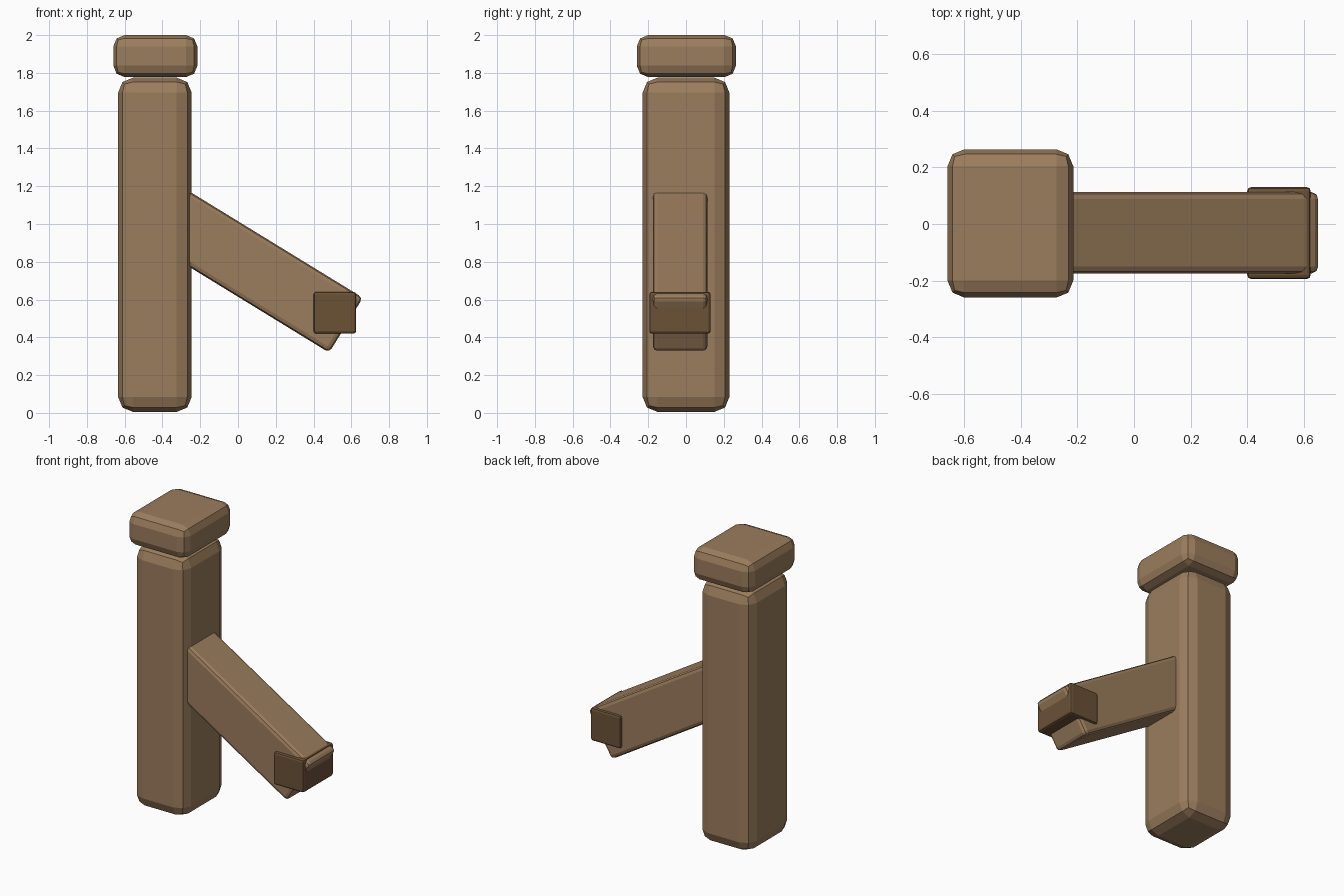
import bpy
import math

if "Cube" in bpy.data.objects:
    bpy.data.objects.remove(bpy.data.objects["Cube"])


def material(name, rgb):
    m = bpy.data.materials.new(name)
    m.diffuse_color = (*rgb, 1.0)
    m.use_nodes = True
    m.node_tree.nodes["Principled BSDF"].inputs["Base Color"].default_value = m.diffuse_color
    return m


wood = material("brown wood", (0.33, 0.205, 0.11))
dark_wood = material("dark brown wood", (0.145, 0.083, 0.037))


def beveled_box(name, size, center, bevel, mat, tilt=0.0):
    """Flat-shaded box with two-step chamfered edges, tilted about y."""
    bpy.ops.mesh.primitive_cube_add(size=1, location=center, rotation=(0, tilt, 0))
    ob = bpy.context.object
    ob.name = name
    ob.scale = size
    bpy.ops.object.transform_apply(location=False, rotation=False, scale=True)
    mod = ob.modifiers.new("chamfer", 'BEVEL')
    mod.width = bevel
    mod.segments = 2
    ob.data.materials.append(mat)
    return ob


# Upright post and the cap resting on it
beveled_box("post", (0.39, 0.46, 1.77), (-0.44, 0, 0.89), 0.08, wood)
beveled_box("post_cap", (0.445, 0.525, 0.222), (-0.4375, 0.002, 1.889), 0.06, wood)

# Slanted arm, running from inside the post down to its free end
tilt = math.radians(31.5)
c, s = math.cos(tilt), math.sin(tilt)
start_x = -0.40
start_z = 0.965 + 0.155 * s / c
length = 1.14
beveled_box("slanted_arm", (length, 0.29, 0.341),
            (start_x + c * length / 2, -0.031, start_z - s * length / 2),
            0.025, wood, tilt)

# Dark peg crossing the arm's free end
beveled_box("cross_peg", (0.225, 0.325, 0.222), (0.513, -0.032, 0.53),
            0.014, dark_wood)
